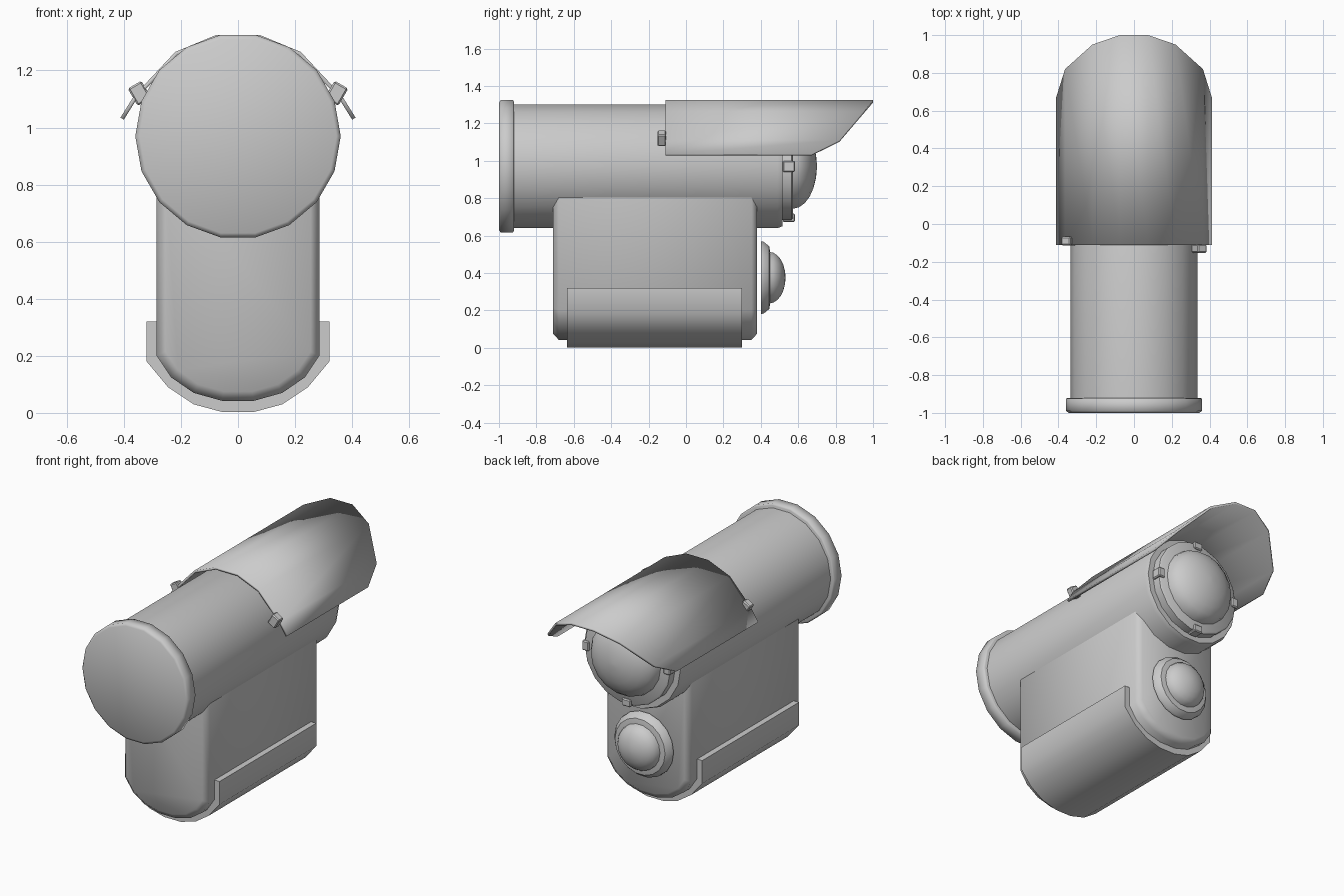
import bpy
import bmesh
from math import sin, cos, pi, radians
from mathutils import Matrix

cube = bpy.data.objects.get("Cube")
if cube:
    bpy.data.objects.remove(cube)

grey = bpy.data.materials.new("light grey")
grey.use_nodes = True
shade = (0.6, 0.6, 0.6, 1)
grey.diffuse_color = shade
grey.node_tree.nodes["Principled BSDF"].inputs["Base Color"].default_value = shade

SIDES = 18
AXIS_Z = 0.97


def finish(name, bm, angle=40):
    bmesh.ops.recalc_face_normals(bm, faces=bm.faces)
    mesh = bpy.data.meshes.new(name)
    bm.to_mesh(mesh)
    bm.free()
    mesh.materials.append(grey)
    ob = bpy.data.objects.new(name, mesh)
    bpy.context.collection.objects.link(ob)
    bpy.ops.object.select_all(action='DESELECT')
    ob.select_set(True)
    bpy.context.view_layer.objects.active = ob
    bpy.ops.object.shade_smooth_by_angle(angle=radians(angle))
    return ob


def loft(name, rings, angle=40):
    """Skin a list of (y, outline) rings and cap both ends."""
    bm = bmesh.new()
    loops = [[bm.verts.new((x, y, z)) for x, z in pts] for y, pts in rings]
    n = len(loops[0])
    for a, b in zip(loops, loops[1:]):
        for i in range(n):
            j = (i + 1) % n
            bm.faces.new((a[i], a[j], b[j], b[i]))
    bm.faces.new(loops[0])
    bm.faces.new(loops[-1])
    return finish(name, bm, angle)


def circle(r, z):
    return [(r * cos(2 * pi * i / SIDES), z + r * sin(2 * pi * i / SIDES))
            for i in range(SIDES)]


def lathe(name, profile, z=AXIS_Z, angle=40):
    return loft(name, [(y, circle(r, z)) for y, r in profile], angle)


def dome(y, r, depth, steps=6):
    return [(y + depth * sin(t), r * cos(t))
            for t in (pi / 2 * i / steps for i in range(steps))] + [(y + depth, 0.01)]


def mirrored(half):
    return half + [(-x, z) for x, z in reversed(half)]


def block(name, loc, size, turn=0):
    bm = bmesh.new()
    bmesh.ops.create_cube(bm, size=1, matrix=Matrix.Translation(loc)
                          @ Matrix.Rotation(turn, 4, 'Y') @ Matrix.Diagonal((*size, 1)))
    bmesh.ops.bevel(bm, geom=bm.edges[:], offset=0.006, segments=1, affect='EDGES')
    return finish(name, bm, 30)


# Main tube and its end cap
lathe("main_tube", [(-0.95, 0.335), (0.49, 0.335), (0.515, 0.325)])
lathe("end_cap", [(-1, 0.345), (-0.99, 0.36), (-0.925, 0.36), (-0.92, 0.35)], angle=80)

# Lens ring, lens and the four clips that hold it
lathe("lens_ring", [(0.5, 0.29), (0.565, 0.29), (0.572, 0.28)])
lathe("lens", dome(0.57, 0.23, 0.13))
for i in range(4):
    a = i * pi / 2
    block(f"lens_clip_{i + 1}", (0.275 * cos(a), 0.55, AXIS_Z + 0.275 * sin(a)),
          (0.045, 0.065, 0.06), -a)

# Lower housing with a rounded underside and softened ends
full = mirrored([(0.285, 0.85), (0.285, 0.2), (0.235, 0.125), (0.155, 0.07), (0.055, 0.042)])
inset = mirrored([(0.255, 0.85), (0.255, 0.215), (0.21, 0.15), (0.14, 0.1), (0.05, 0.075)])
loft("lower_housing", [(-0.71, inset), (-0.68, full), (0.35, full), (0.38, inset)], 60)

# Cradle wrapped under the housing
cradle = mirrored([(0.285, 0.32), (0.32, 0.32), (0.32, 0.18), (0.245, 0.09),
                   (0.155, 0.03), (0.055, 0.003)])
loft("cradle", [(-0.635, cradle), (0.3, cradle)], 50)

# Motion sensor below the lens
lathe("sensor_flange", [(0.4, 0.197), (0.415, 0.195), (0.445, 0.17), (0.45, 0.14)], 0.375)
lathe("sensor_dome", dome(0.445, 0.14, 0.087), 0.375)

# Sun hood: thin arched sheet, cut on a slant at the lens end
half = [(0.412, 1.035, 0.67), (0.365, 1.11, 0.82), (0.22, 1.265, 0.95), (0.075, 1.325, 1.0)]
arch = half + [(-x, z, y) for x, z, y in reversed(half)]
bm = bmesh.new()
near = [bm.verts.new((x, -0.11, z)) for x, z, y in arch]
far = [bm.verts.new((x, y, z)) for x, z, y in arch]
for i in range(len(arch) - 1):
    bm.faces.new((near[i], near[i + 1], far[i + 1], far[i]))
hood = finish("sun_hood", bm, 60)
if hood.data.polygons[3].normal.z < 0:
    hood.data.flip_normals()
wall = hood.modifiers.new("wall", 'SOLIDIFY')
wall.thickness = 0.014
wall.offset = -1

# Clips pinning the hood to the tube
for side, label, y in ((1, "left", -0.13), (-1, "right", -0.09)):
    block(f"hood_clip_{label}", (side * 0.345, y, 1.12), (0.055, 0.045, 0.07),
          side * radians(30))
